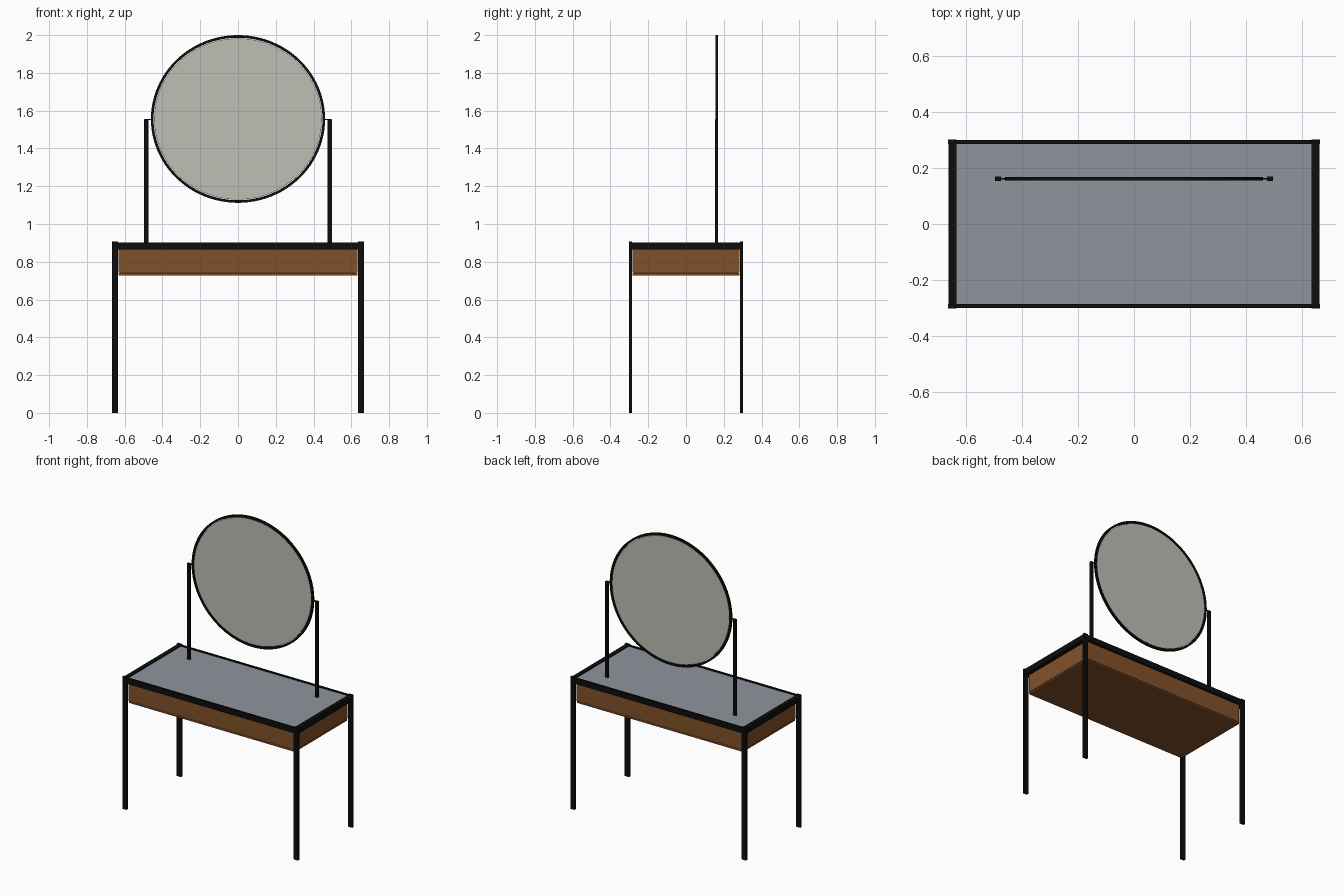
import bpy, bmesh, math

cube = bpy.data.objects.get("Cube")
if cube:
    bpy.data.objects.remove(cube, do_unlink=True)


def material(name, rgb):
    m = bpy.data.materials.new(name)
    m.use_nodes = True
    m.diffuse_color = (*rgb, 1)
    m.node_tree.nodes["Principled BSDF"].inputs["Base Color"].default_value = (*rgb, 1)
    return m


black = material("black metal", (0.004, 0.004, 0.004))
wood = material("brown wood", (0.22, 0.083, 0.023))
slate = material("slate grey top", (0.27, 0.30, 0.33))
silver = material("mirror silver", (0.52, 0.52, 0.47))


def finish(bm, name, mat):
    bmesh.ops.recalc_face_normals(bm, faces=bm.faces)
    mesh = bpy.data.meshes.new(name)
    bm.to_mesh(mesh)
    bm.free()
    mesh.materials.append(mat)
    ob = bpy.data.objects.new(name, mesh)
    bpy.context.collection.objects.link(ob)
    return ob


def box(name, mat, x, y, z, bevel=0):
    """Box from (low, high) ranges on each axis."""
    bm = bmesh.new()
    bmesh.ops.create_cube(bm, size=1)
    for v in bm.verts:
        v.co = [r[0] if c < 0 else r[1] for c, r in zip(v.co, (x, y, z))]
    ob = finish(bm, name, mat)
    if bevel:
        mod = ob.modifiers.new("soft edge", "BEVEL")
        mod.width, mod.segments = bevel, 2
    return ob


def span(side, inner, outer):
    return sorted((side * inner, side * outer))


def smooth(ob):
    bpy.ops.object.select_all(action="DESELECT")
    ob.select_set(True)
    bpy.context.view_layer.objects.active = ob
    bpy.ops.object.shade_smooth_by_angle()


# Table outline
OUT_X, IN_X = 0.666, 0.634
OUT_Y, IN_Y = 0.303, 0.286
POST_Y = 0.162

# Legs, rails and mirror posts, mirrored left to right and front to back
for sx, side in ((1, "left"), (-1, "right")):
    for sy, end in ((-1, "front"), (1, "back")):
        box(f"{end}_{side}_leg", black, span(sx, IN_X, OUT_X), span(sy, IN_Y, OUT_Y), (0, 0.907))
    box(f"{side}_rail", black, span(sx, IN_X, OUT_X - 0.003), (-IN_Y, IN_Y), (0.865, 0.903))
    box(f"{side}_mirror_post", black, span(sx, 0.475, 0.497),
        (POST_Y - 0.008, POST_Y + 0.008), (0.895, 1.555), 0.002)
for sy, end in ((-1, "front"), (1, "back")):
    box(f"{end}_rail", black, (-IN_X, IN_X), span(sy, IN_Y, OUT_Y - 0.002), (0.865, 0.903))

# Tabletop, wooden body and its bottom board
box("tabletop", slate, (-IN_X, IN_X), (-IN_Y, IN_Y), (0.868, 0.897))
box("wooden_body", wood, (-0.632, 0.632), (-0.284, 0.284), (0.742, 0.868))
box("bottom_board", wood, (-0.632, 0.632), (-0.284, 0.284), (0.727, 0.7395), 0.004)
box("board_joint", wood, (-0.627, 0.627), (-0.279, 0.279), (0.738, 0.744))

# Oval mirror frame: a rectangular section swept around the oval
RX, RZ, MID_Z, STEPS = 0.461, 0.444, 1.556, 96
section = [(0, -0.007), (0, 0.007), (-0.014, 0.007), (-0.014, -0.007)]
bm = bmesh.new()
rings = []
for i in range(STEPS):
    a = math.tau * i / STEPS
    rings.append([bm.verts.new(((RX + r) * math.cos(a), POST_Y + d,
                                MID_Z + (RZ + r) * math.sin(a))) for r, d in section])
for i, ring in enumerate(rings):
    following = rings[(i + 1) % STEPS]
    for j in range(4):
        k = (j + 1) % 4
        bm.faces.new((ring[j], following[j], following[k], ring[k]))
smooth(finish(bm, "mirror_frame", black))

# Mirror plate, with a hairline gap inside the frame
bm = bmesh.new()
bmesh.ops.create_cone(bm, cap_ends=True, segments=STEPS, radius1=1, radius2=1, depth=0.008)
for v in bm.verts:
    x, y, z = v.co
    v.co = ((RX - 0.017) * x, POST_Y + z, MID_Z + (RZ - 0.017) * y)
smooth(finish(bm, "mirror_plate", silver))

# Pivot pins joining posts and frame
for sx, side in ((1, "left"), (-1, "right")):
    box(f"{side}_pivot_pin", black, span(sx, 0.455, 0.48),
        (POST_Y - 0.003, POST_Y + 0.003), (1.55, 1.556))
